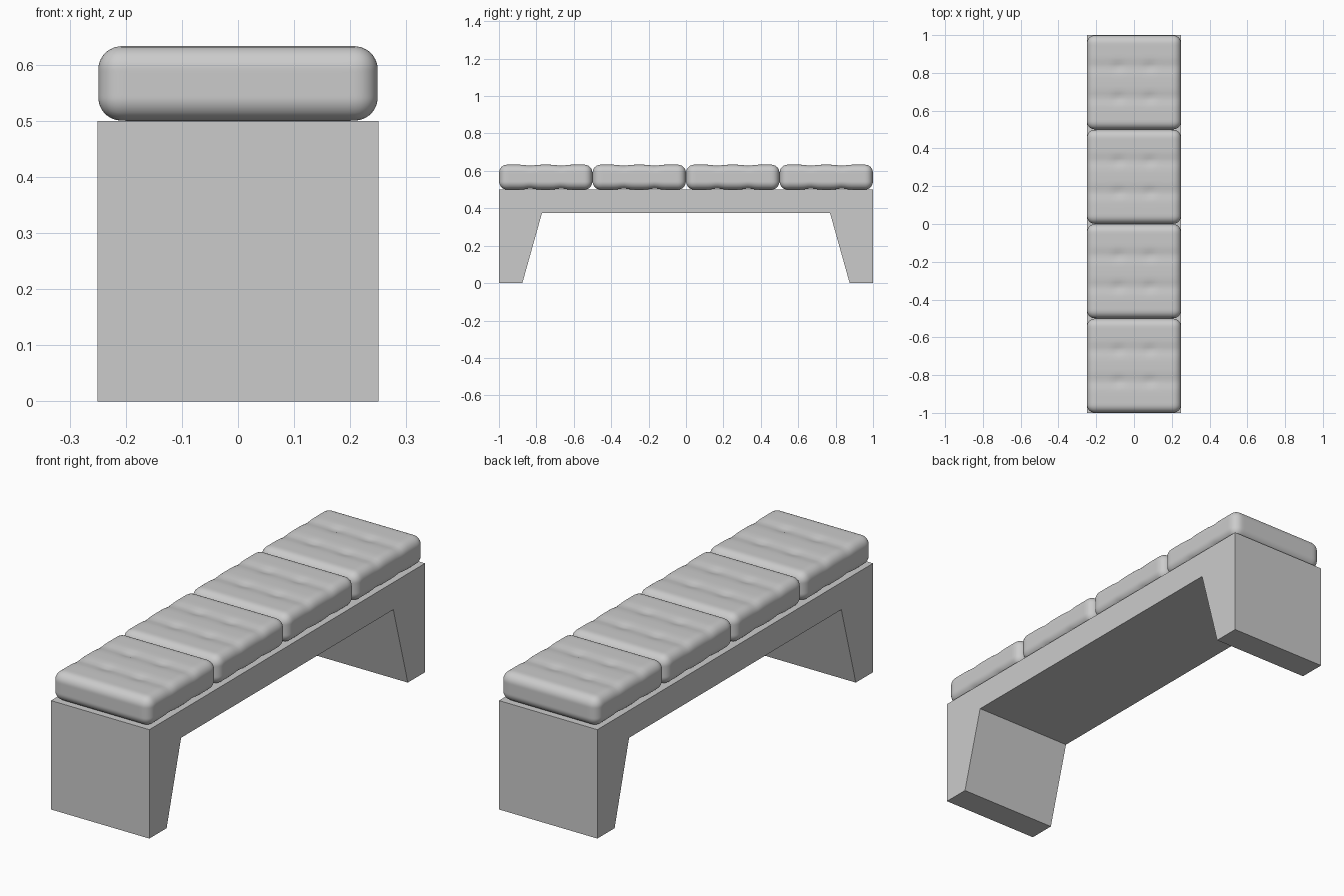
import bpy, bmesh, math
from mathutils import Vector

if "Cube" in bpy.data.objects:
    bpy.data.objects.remove(bpy.data.objects["Cube"])

# Bench frame: side profile extruded across the width
profile = [(-1, 0), (-0.875, 0), (-0.77, 0.375), (0.77, 0.375),
           (0.875, 0), (1, 0), (1, 0.5), (-1, 0.5)]
bm = bmesh.new()
face = bm.faces.new([bm.verts.new((-0.25, y, z)) for y, z in profile])
ext = bmesh.ops.extrude_face_region(bm, geom=[face])
bmesh.ops.translate(bm, vec=(0.5, 0, 0),
                    verts=[g for g in ext["geom"] if isinstance(g, bmesh.types.BMVert)])
bmesh.ops.recalc_face_normals(bm, faces=bm.faces)
mesh = bpy.data.meshes.new("bench_frame")
bm.to_mesh(mesh)
bm.free()
bpy.context.collection.objects.link(bpy.data.objects.new("bench_frame", mesh))

HALF = Vector((0.249, 0.249, 0.0665))
RADIUS = 0.042
TUFT = 0.083


def clamp(v, m):
    return max(-m, min(m, v))


def soften(p):
    """Map a point of the unit cube to the tufted, rounded cushion."""
    q = Vector([h * (0.5 * c + 0.5 * math.sin(c * math.pi / 2)) for h, c in zip(HALF, p)])
    inner = Vector([clamp(c, h - RADIUS) for c, h in zip(q, HALF)])
    q = inner + (q - inner).normalized() * RADIUS
    # Soft grooves across the width, with deeper button dimples on them
    groove = sum(math.exp(-((q.y - s * TUFT) / 0.028) ** 2) for s in (-1, 1))
    dimple = sum(math.exp(-((q.x - s * TUFT) ** 2 / 0.028 ** 2
                            + (q.y - t * TUFT) ** 2 / 0.022 ** 2))
                 for s in (-1, 1) for t in (-1, 1))
    q.z *= 1 - 0.085 * groove - 0.09 * dimple
    return q


# Cushion mesh shared by the four seats
bm = bmesh.new()
bmesh.ops.create_cube(bm, size=2)
bmesh.ops.subdivide_edges(bm, edges=bm.edges[:], cuts=31, use_grid_fill=True)
for v in bm.verts:
    v.co = soften(v.co)
for f in bm.faces:
    f.smooth = True
cushion = bpy.data.meshes.new("cushion")
bm.to_mesh(cushion)
bm.free()

for i in range(4):
    ob = bpy.data.objects.new(f"cushion_{i + 1}", cushion)
    ob.location = (0, -0.75 + 0.5 * i, 0.5 + HALF.z)
    bpy.context.collection.objects.link(ob)
